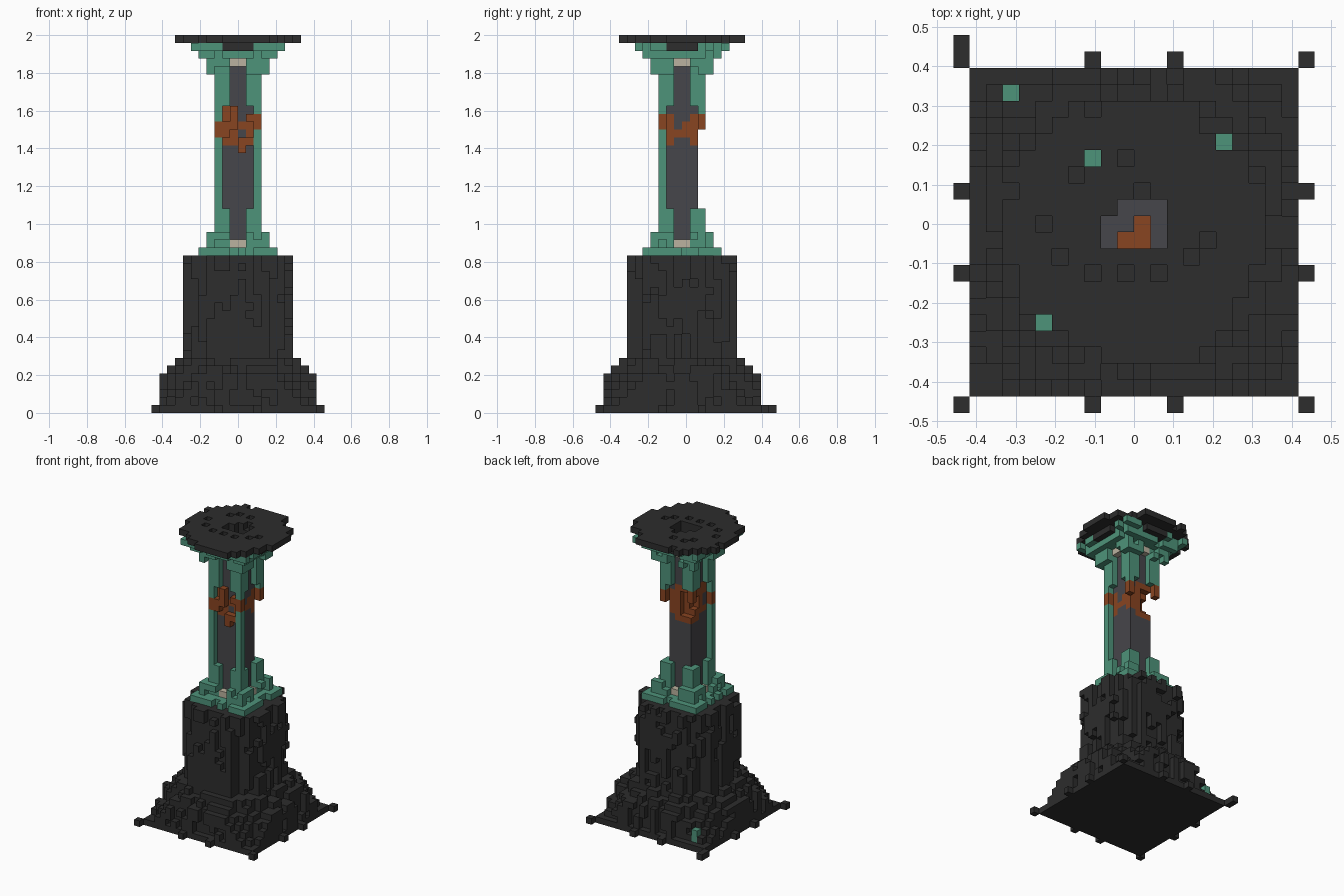
import bpy, bmesh, random
from math import hypot
from mathutils import Vector

random.seed(7)
if "Cube" in bpy.data.objects:
    bpy.data.objects.remove(bpy.data.objects["Cube"])

U = 1 / 24  # edge of one block
COLOURS = {
    "charcoal_stone": (0.026, 0.026, 0.026),
    "grey_metal": (0.062, 0.061, 0.069),
    "green_patina": (0.076, 0.292, 0.195),
    "rust": (0.25, 0.058, 0.015),
    "cream": (0.5, 0.45, 0.35),
}
MATS = list(COLOURS)
for name, rgb in COLOURS.items():
    m = bpy.data.materials.new(name)
    m.use_nodes = True
    m.diffuse_color = (*rgb, 1)
    m.node_tree.nodes["Principled BSDF"].inputs["Base Color"].default_value = (*rgb, 1)
STONE, METAL, PATINA, RUST, CREAM = range(5)

grid = {}  # block position -> (part name, colour)


def put(part, colour, i, j, k):
    grid[i, j, k] = (part, colour)


def cells(half):
    """Block columns of a square, with distances of their centres from the axis."""
    for i in range(-half, half):
        for j in range(-half, half):
            yield i, j, abs(i + 0.5), abs(j + 0.5)


# Flat square footing with small studs around its rim
for i, j, a, b in cells(10):
    put("footing", STONE, i, j, 0)
for s in (-11, -3, 2, 10):
    for e in (-11, 10):
        put("rim_studs", STONE, s, e, 0)
        put("rim_studs", STONE, e, s, 0)
put("rim_studs", STONE, -11, 11, 0)

# Rough stone plinth: stepped flare, then a chamfered shaft with a ragged skin
FLARE = [(10, 17.5), (10, 16.5), (10, 16), (10, 15), (9, 14), (8, 13)]
kept = {}
for k in range(1, 20):
    half, diagonal = FLARE[k - 1] if k <= len(FLARE) else (7, 11)
    for i, j, a, b in cells(half):
        depth = min(half - max(a, b), (diagonal - a - b) / 1.4)
        if depth < 0.3:
            continue
        if (i, j) not in kept or random.random() < 0.4:
            kept[i, j] = random.random() < 0.6
        if depth > 1.1 or kept[i, j]:
            put("plinth", STONE, i, j, k)
for k in (1, 2):
    put("patina_chip", PATINA, -8, 8, k)

# Metal core of the column with a rusted well at its top
for k in range(20, 45):
    for i, j, a, b in cells(2):
        if k > 37 and (i, j) in ((-1, -1), (0, -1), (0, 0)):
            continue
        rusty = k in (35, 36) and random.random() < 0.8 or k in (34, 37, 38) and random.random() < 0.45
        rusty = rusty or k == 37 and max(a, b) < 1
        put("column_core", RUST if rusty else METAL, i, j, k)

# Corner ribs, thickened at both ends; the rear pair is broken midway
for k in range(20, 46):
    for i, j, a, b in cells(3):
        if max(a, b) < 2:
            continue
        thick = k < 26 or k > 38
        if min(a, b) < (1 if thick else 2) or (j > 0 and 26 <= k < 36):
            continue
        band = (35, 36) if i < 0 else (36, 37)
        put("corner_ribs", RUST if k in band else PATINA, i, j, k)

# Lower collar and upper capital
COLLARS = {20: (5, 0), 21: (4, 1), 22: (4, 1), 43: (4, 1), 44: (4, 1), 45: (5, 0), 46: (6, 2)}
for k, (half, gap) in COLLARS.items():
    part = "lower_collar" if k < 30 else "capital"
    for i, j, a, b in cells(half):
        outer, inner = max(a, b), min(a, b)
        if outer < 2 or inner < gap:
            continue
        if outer > half - 1 and abs(a - b) > 0.5 and random.random() < 0.35:
            continue
        if k == 46 and outer < 4:
            continue
        put(part, PATINA, i, j, k)

# Cream blocks at the middle of each side
for k in (21, 44):
    for s in (-1, 0):
        for e in (-3, 2):
            put("inlay_blocks", CREAM, s, e, k)
            put("inlay_blocks", CREAM, e, s, k)

# Top disc: pitted stone over a smaller backing layer, open in the middle
PITS = [(-3, 4), (-1, 4), (-4, 3), (0, 2), (-6, 0), (-5, -2), (-3, -3),
        (4, -1), (3, -2), (1, -3), (-1, -3), (5, 5), (-6, -6)]
for i, j, a, b in cells(8):
    opening = a < 2 and -1 <= j <= 1 and (i, j) != (-2, 1)
    if opening:
        continue
    r = hypot(a, b)
    if (i, j) not in PITS and (r < 7.8 or r < 8.3 and random.random() < 0.5):
        put("top_disc", STONE, i, j, 47)
    if max(a, b) < 6 and (min(a, b) < 2 or max(a, b) < 4):
        put("disc_backing", STONE, i, j, 46)

# Corroded breach at the rear corner of the column
for (i, j, k), (part, colour) in list(grid.items()):
    if part not in ("column_core", "corner_ribs"):
        continue
    d = (Vector((i + 0.5, j + 0.5, k + 0.5)) - Vector((-1.2, 2.2, 36))).length
    if d < 1.9:
        del grid[i, j, k]
    elif d < 3.2:
        put(part, RUST, i, j, k)

# Rust crust standing proud of the front
for i, k in ((-2, 35), (-2, 36), (-1, 37), (-1, 38), (-1, 36), (0, 34), (0, 33), (1, 34), (1, 37)):
    put("rust_crust", RUST, i, -3, k)

# Turn the blocks into meshes, keeping exposed faces only
AXES = [Vector(v) for v in ((1, 0, 0), (0, 1, 0), (0, 0, 1))]


def block_faces(bm, pos, colour):
    centre = Vector(pos) + Vector((0.5, 0.5, 0.5))
    for n in range(3):
        u, v = AXES[(n + 1) % 3], AXES[(n + 2) % 3]
        for side in (-1, 1):
            w = AXES[n] * side
            if tuple(int(c) for c in Vector(pos) + w) in grid:
                continue
            ring = [(-1, -1), (1, -1), (1, 1), (-1, 1)][::side]
            pts = [(centre + (w + u * p + v * q) / 2 - AXES[1] / 2) * U for p, q in ring]
            bm.faces.new([bm.verts.new(p) for p in pts]).material_index = colour


for part in dict.fromkeys(p for p, c in grid.values()):
    bm = bmesh.new()
    used = sorted({c for p, c in grid.values() if p == part})
    for pos, (p, colour) in grid.items():
        if p == part:
            block_faces(bm, pos, used.index(colour))
    bmesh.ops.remove_doubles(bm, verts=bm.verts, dist=U / 100)
    mesh = bpy.data.meshes.new(part)
    bm.to_mesh(mesh)
    bm.free()
    for c in used:
        mesh.materials.append(bpy.data.materials[MATS[c]])
    bpy.context.collection.objects.link(bpy.data.objects.new(part, mesh))
